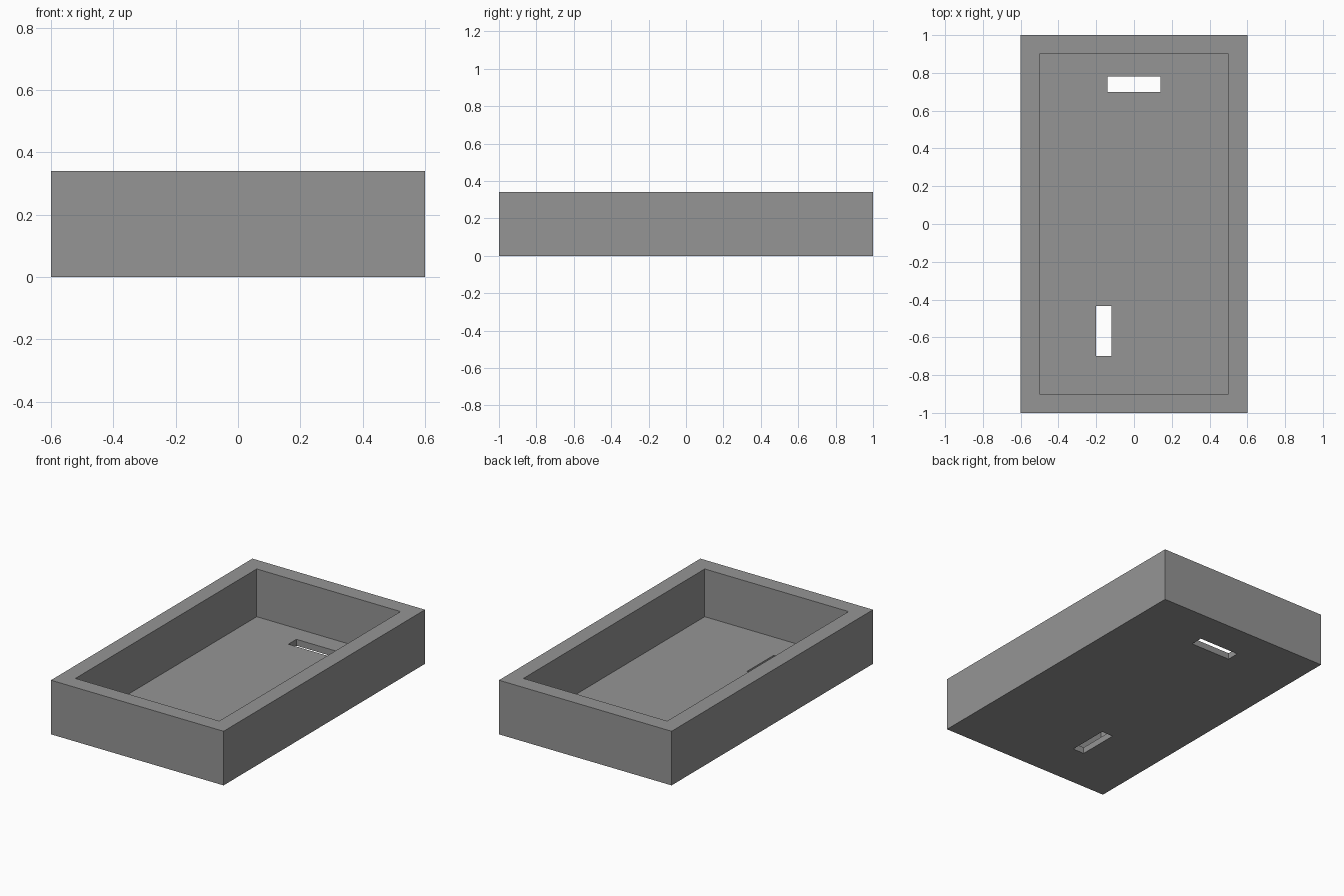
import bpy

if "Cube" in bpy.data.objects:
    bpy.data.objects.remove(bpy.data.objects["Cube"])

grey = bpy.data.materials.new("mid grey")
grey.diffuse_color = (0.3, 0.3, 0.3, 1)
grey.use_nodes = True
grey.node_tree.nodes["Principled BSDF"].inputs["Base Color"].default_value = grey.diffuse_color


def box(name, x0, x1, y0, y1, z0, z1):
    """Axis-aligned box between the given limits."""
    bpy.ops.mesh.primitive_cube_add(
        size=1, location=((x0 + x1) / 2, (y0 + y1) / 2, (z0 + z1) / 2))
    ob = bpy.context.object
    ob.name = name
    ob.scale = (x1 - x0, y1 - y0, z1 - z0)
    bpy.ops.object.transform_apply(location=True, rotation=False, scale=True)
    ob.data.materials.append(grey)
    return ob


# Outer block of the tray
tray = box("tray", -0.6, 0.6, -1, 1, 0, 0.34)

# Open cavity, then the two slots through the floor
cutters = [
    box("cavity_cutter", -0.5, 0.5, -0.9, 0.9, 0.04, 0.5),
    box("back_slot_cutter", -0.14, 0.14, 0.70, 0.78, -0.1, 0.1),
    box("front_slot_cutter", -0.20, -0.12, -0.70, -0.435, -0.1, 0.1),
]
bpy.context.view_layer.objects.active = tray
for cutter in cutters:
    mod = tray.modifiers.new(cutter.name, "BOOLEAN")
    mod.operation = "DIFFERENCE"
    mod.solver = "EXACT"
    mod.object = cutter
    bpy.ops.object.modifier_apply(modifier=mod.name)
    bpy.data.objects.remove(cutter)
